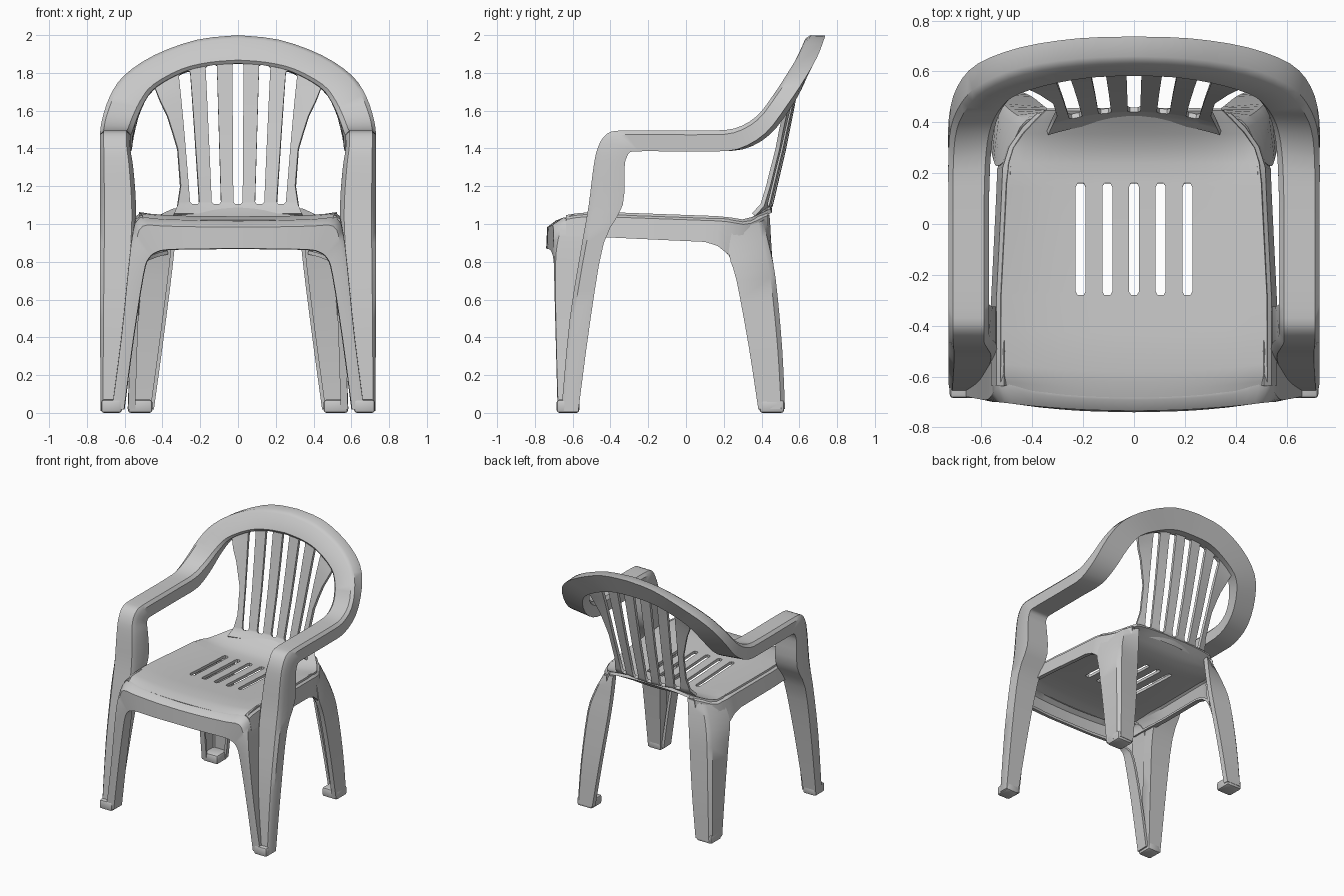
import bpy
import bmesh
from mathutils import Vector

if "Cube" in bpy.data.objects:
    bpy.data.objects.remove(bpy.data.objects["Cube"], do_unlink=True)

plastic = bpy.data.materials.new("light grey plastic")
plastic.use_nodes = True
GREY = (0.58, 0.58, 0.58, 1)
plastic.diffuse_color = GREY
plastic.node_tree.nodes["Principled BSDF"].inputs["Base Color"].default_value = GREY
plastic.node_tree.nodes["Principled BSDF"].inputs["Roughness"].default_value = 0.6


def lerp_table(table, t):
    """Linear lookup in a list of (key, value) pairs."""
    for (a, va), (b, vb) in zip(table, table[1:]):
        if t <= b:
            f = max(0, (t - a) / (b - a))
            return va + (vb - va) * f
    return table[-1][1]


def refine(sections, steps=3):
    """Catmull-Rom smoothing along a list of matching sections."""
    out = []
    last = len(sections) - 1
    for i in range(last):
        quad = [sections[min(max(i + k, 0), last)] for k in (-1, 0, 1, 2)]
        for s in range(steps):
            t = s / steps
            out.append([b + (c - a) * (t / 2)
                        + (2 * a - 5 * b + 4 * c - d) * (t * t / 2)
                        + (3 * b - a - 3 * c + d) * (t ** 3 / 2)
                        for a, b, c, d in zip(*quad)])
    out.append(sections[-1])
    return out


def finish(obj, angle=0.7):
    """Apply modifiers, set material and shading."""
    obj.data.materials.append(plastic)
    bpy.ops.object.select_all(action='DESELECT')
    obj.select_set(True)
    bpy.context.view_layer.objects.active = obj
    bpy.ops.object.convert(target='MESH')
    bpy.ops.object.shade_smooth_by_angle(angle=angle)


def skin(name, sections, thickness=0.02, hole=None, tube=False):
    """Skin a grid of points and mirror it; a tube is closed, a sheet gets thickness."""
    bm = bmesh.new()
    grid = [[bm.verts.new(p) for p in sec] for sec in sections]
    count = len(grid[0])
    for i in range(len(grid) - 1):
        for j in range(count if tube else count - 1):
            if hole and hole(i, j):
                continue
            k = (j + 1) % count
            bm.faces.new((grid[i][j], grid[i][k], grid[i + 1][k], grid[i + 1][j]))
    if tube:
        bm.faces.new(grid[0])
    bmesh.ops.recalc_face_normals(bm, faces=bm.faces)
    mesh = bpy.data.meshes.new(name)
    bm.to_mesh(mesh)
    bm.free()
    obj = bpy.data.objects.new(name, mesh)
    bpy.context.collection.objects.link(obj)
    mirror = obj.modifiers.new("mirror", 'MIRROR')
    mirror.merge_threshold = 0.002
    if not tube:
        solid = obj.modifiers.new("thickness", 'SOLIDIFY')
        solid.thickness = thickness
        solid.offset = 0
    finish(obj)


def band(inner, outer, depth):
    """Four-sided section with softened corners."""
    b, c, d = Vector(inner), Vector(outer), Vector(depth)
    w = c - b
    return [b + d, b + d * 0.2, b + w * 0.12, c - w * 0.12, c + d * 0.2, c + d]


# Front uprights and armrests: inner x, outer x, y, z, depth y, depth z
upright = [
    (.62, .728, -.66, .01, .09, 0), (.58, .73, -.615, .5, .11, 0),
    (.545, .73, -.55, .9, .115, 0), (.54, .73, -.515, 1.1, .18, 0),
    (.555, .73, -.49, 1.3, .165, 0), (.57, .73, -.465, 1.41, .15, -.06),
    (.57, .73, -.415, 1.48, .12, -.1), (.57, .73, -.33, 1.495, .08, -.11),
    (.57, .73, -.1, 1.495, 0, -.11), (.57, .73, .1, 1.495, 0, -.11),
]
frame = [band((xi, y, z), (xo, y, z), (0, dy, dz)) for xi, xo, y, z, dy, dz in upright]

# Back hoop: inner edge, outer edge, depth
hoop = [
    ((.562, .28, 1.505), (.73, .25, 1.505), (0, .02, -.11)),
    ((.54, .39, 1.56), (.718, .37, 1.57), (.01, .05, -.09)),
    ((.495, .465, 1.65), (.675, .46, 1.685), (.02, .08, -.05)),
    ((.43, .51, 1.73), (.6, .53, 1.79), (.015, .1, -.02)),
    ((.28, .55, 1.81), (.445, .595, 1.895), (0, .1, -.01)),
    ((.14, .57, 1.84), (.22, .63, 1.975), (0, .1, 0)),
    ((0, .575, 1.85), (0, .64, 2.0), (0, .097, -.003)),
]
frame += [band(*station) for station in hoop]
skin("arm_and_back_hoop", refine(frame), tube=True)

# Front legs flowing into the front apron: outer/top edge, inner/bottom edge, return depths
front = [
    ((.66, -.67, .02), (.61, -.67, .02), .1, .09),
    ((.61, -.68, .4), (.56, -.68, .4), .13, .09),
    ((.57, -.685, .78), (.508, -.69, .73), .15, .08),
    ((.55, -.67, .93), (.48, -.695, .82), .14, .05),
    ((.52, -.64, 1.02), (.43, -.705, .86), .06, .03),
    ((.4, -.665, 1.016), (.36, -.715, .872), .02, .025),
    ((.2, -.683, 1.01), (.2, -.728, .875), .01, .02),
    ((0, -.688, 1.007), (0, -.733, .878), .01, .02),
]
sections = []
for p, q, back, lip in front:
    p, q = Vector(p), Vector(q)
    brow = p.lerp(q, .22)
    brow.y = p.y + (q.y - p.y) * .85
    sections.append([p + Vector((0, back, 0)), p, brow, q, q + Vector((0, lip, 0))])
skin("front_apron_and_legs", refine(sections))

# Seat: dished sheet with five slots, rising into the backrest
half_width = [(-.68, .525), (-.3, .525), (.1, .505), (.22, .5), (.3, .475), (.38, .42), (.45, .345)]
centre_z = [(-.68, 1.01), (-.65, 1.018), (-.58, 1.03), (0, 1.0), (.27, .99), (.36, 1.03), (.45, 1.09)]
edge_z = [(-.68, 1.02), (-.62, 1.045), (-.5, 1.055), (.2, 1.03), (.32, 1.01), (.45, 1.07)]
slot_x = [0, .02, .085, .125, .19, .23]
seat_rows = [-.68, -.65, -.62, -.58, -.43, -.28, -.265, -.1, .05, .145, .16, .24, .3, .36, .41, .45]
sections = []
for y in seat_rows:
    w = lerp_table(half_width, y)
    zc, ze = lerp_table(centre_z, y), lerp_table(edge_z, y)
    row = []
    for x in slot_x + [.23 + (w - .23) * k / 5 for k in range(1, 6)]:
        u = x / w
        bend = .045 * u * u * max(0, (-y - .3) / .4)
        row.append(Vector((x, y + bend, zc + (ze - zc) * u ** 3)))
    sections.append(row)
# Narrow the slot ends a little
for i in (5, 10):
    for j in range(6):
        middle = (0, 0, .105, .105, .21, .21)[j]
        sections[i][j].x += (middle - sections[i][j].x) * 0.4
skin("seat", sections, 0.022, lambda i, j: 5 <= i < 10 and j in (0, 2, 4))

# Side aprons below the seat edge
drop_z = [(-.5, .94), (.1, .912), (.17, .89), (.22, .85), (.26, .8), (.45, .85)]
sections = []
for y in (-.635, -.58, -.5, -.3, -.1, .1, .17, .22, .26, .3, .34, .38, .43):
    w, top = lerp_table(half_width, y), lerp_table(edge_z, y)
    low = lerp_table(drop_z, y)
    sections.append([Vector((w - .02, y, top)), Vector((w + .008, y, top - .02)),
                     Vector((w + .03, y, low)), Vector((w + .005, y, low + .005))])
skin("side_apron", sections)

# Rear legs: angled shells, front edge / corner / inner edge
rear = [
    ((.575, .39, .02), (.575, .515, .02), (.455, .515, .02)),
    ((.565, .34, .35), (.56, .5, .35), (.41, .495, .35)),
    ((.55, .275, .7), (.53, .465, .72), (.365, .46, .7)),
    ((.535, .235, .84), (.49, .43, .88), (.345, .445, .88)),
    ((.505, .25, .96), (.43, .395, 1.01), (.33, .435, 1.05)),
]
sections = []
for q, p, r in rear:
    q, p, r = Vector(q), Vector(p), Vector(r)
    lip = Vector((-.03, .005, 0))
    sections.append([q + lip, q, p.lerp(q, .12), p.lerp(r, .12), r, r + Vector((0, -.03, 0))])
skin("rear_leg", refine(sections))

# Backrest: curved fan of slats with five slots
outline = [(1.05, .34), (1.1, .32), (1.2, .305), (1.4, .32), (1.6, .375), (1.73, .42), (1.9, .45)]
lean = [(1.05, .41), (1.1, .45), (1.4, .52), (1.6, .56), (1.9, .615)]
back_rows = [1.05, 1.075, 1.1, 1.115, 1.2, 1.3, 1.4, 1.5, 1.6, 1.7, 1.78, 1.845, 1.855, 1.9]
sections = []
for i, z in enumerate(back_rows):
    t = min(max((z - 1.1) / .75, 0), 1)
    gap, hw = .115 + .027 * t, .025 + .005 * t
    if i in (2, 12):
        hw *= 0.6
    w = lerp_table(outline, z)
    xs = [0, hw, gap - hw, gap + hw, 2 * gap - hw, 2 * gap + hw]
    xs += [xs[-1] + (w - xs[-1]) * k / 2 for k in (1, 2)]
    sections.append([Vector((x, lerp_table(lean, z) - (.45 - .25 * t) * x * x,
                             z - .65 * x * x * t ** 3)) for x in xs])
skin("backrest", sections, 0.022, lambda i, j: 2 <= i < 12 and j in (0, 2, 4))


# Feet
def foot(name, centre, size):
    bpy.ops.mesh.primitive_cube_add(size=1, location=centre)
    obj = bpy.context.object
    obj.name = name
    obj.scale = size
    bpy.ops.object.transform_apply(location=False, rotation=False, scale=True)
    bevel = obj.modifiers.new("bevel", 'BEVEL')
    bevel.width = 0.015
    bevel.segments = 2
    finish(obj)


for side, word in ((1, "left"), (-1, "right")):
    foot("front_foot_" + word, (side * .67, -.625, .035), (.11, .12, .07))
    foot("rear_foot_" + word, (side * .518, .455, .035), (.13, .13, .07))
